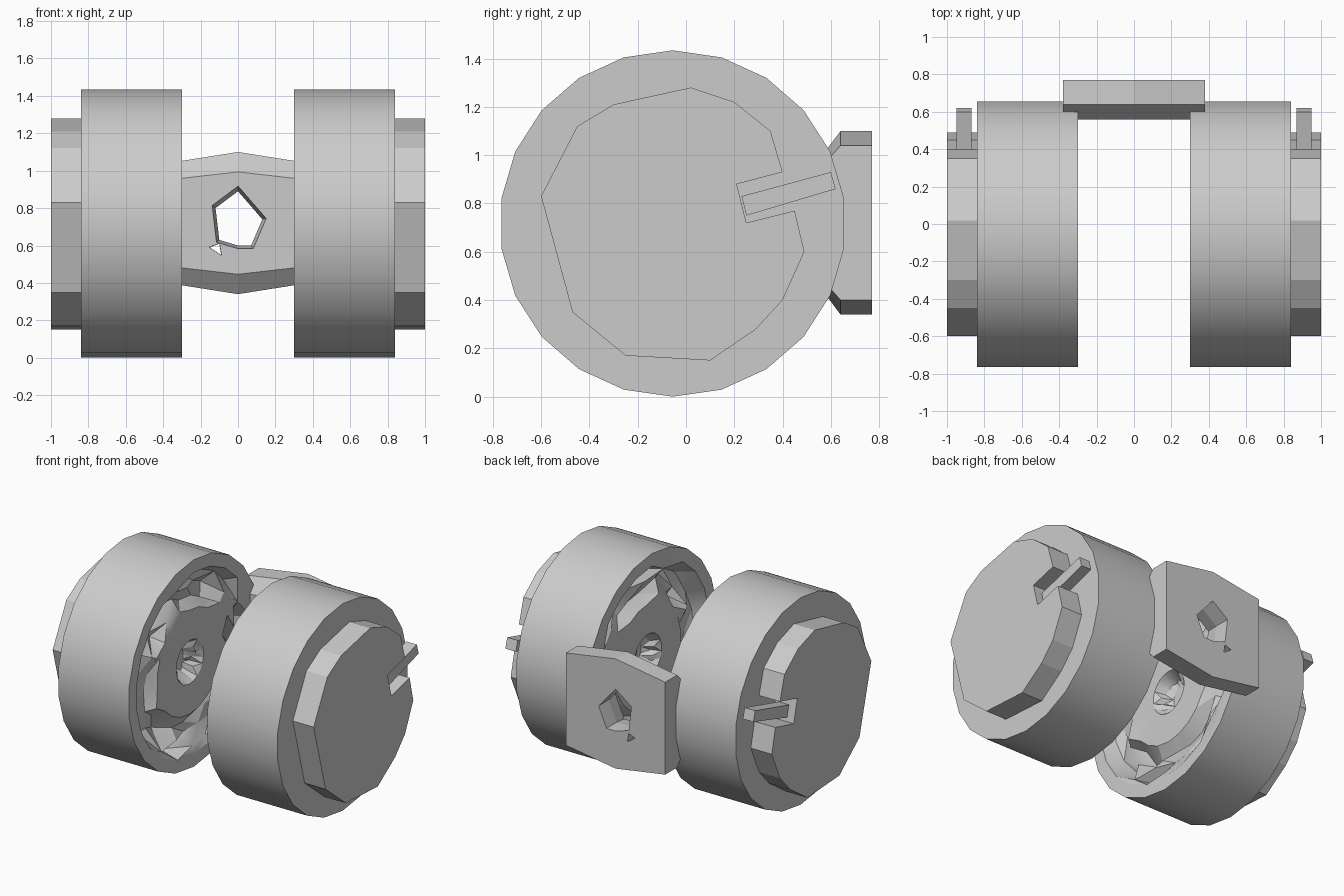
import bpy, bmesh, math, random
from mathutils import Vector

random.seed(4)
if "Cube" in bpy.data.objects:
    bpy.data.objects.remove(bpy.data.objects["Cube"], do_unlink=True)

grey = bpy.data.materials.new("plain grey")
grey.use_nodes = True
grey.diffuse_color = (0.6, 0.6, 0.6, 1)
grey.node_tree.nodes["Principled BSDF"].inputs["Base Color"].default_value = (0.6, 0.6, 0.6, 1)

CY, CZ, SIDES = -0.055, 0.717, 22


def finish(bm, name, mirrored=False, smooth=False):
    bmesh.ops.recalc_face_normals(bm, faces=bm.faces)
    mesh = bpy.data.meshes.new(name)
    bm.to_mesh(mesh)
    bm.free()
    mesh.materials.append(grey)
    ob = bpy.data.objects.new(name, mesh)
    bpy.context.collection.objects.link(ob)
    bpy.ops.object.select_all(action='DESELECT')
    bpy.context.view_layer.objects.active = ob
    ob.select_set(True)
    if smooth:
        bpy.ops.object.shade_smooth_by_angle(angle=math.radians(25))
    if mirrored:
        mod = ob.modifiers.new("Mirror", 'MIRROR')
        mod.use_mirror_merge = False
    return ob


def loft(bm, sections):
    """Skin matching closed outlines and cap both ends."""
    rings = [[bm.verts.new(p) for p in s] for s in sections]
    n = len(rings[0])
    for a, b in zip(rings, rings[1:]):
        for i in range(n):
            j = (i + 1) % n
            bm.faces.new((a[i], a[j], b[j], b[i]))
    bm.faces.new(rings[0])
    bm.faces.new(rings[-1])


def ring(x, r, jag=0.0):
    """Circle around the drum axis; jag roughens its depth and radius."""
    pts = []
    for i in range(SIDES):
        a = math.tau * (i + 0.5) / SIDES
        rr = r + random.uniform(-jag, jag) * 0.35
        xx = x + random.uniform(-jag, jag)
        pts.append(Vector((xx, CY + rr * math.cos(a), CZ + rr * math.sin(a))))
    return pts


# Drums: smooth barrel, rough annular channel on the inner face, flat hub, bore
bm = bmesh.new()
loft(bm, [ring(0.84, 0.717), ring(0.30, 0.717), ring(0.30, 0.63),
          ring(0.38, 0.57, 0.07), ring(0.40, 0.49, 0.08), ring(0.37, 0.42, 0.06),
          ring(0.33, 0.36), ring(0.33, 0.15), ring(0.39, 0.11, 0.04), ring(0.43, 0.07)])
channel = [f for f in bm.faces
           if len(f.verts) == 4 and max(v.co.x for v in f.verts) < 0.6
           and (f.calc_center_median() - Vector((0.3, CY, CZ))).length < 0.66]
bmesh.ops.triangulate(bm, faces=channel)
finish(bm, "drums", mirrored=True, smooth=True)

# End caps: faceted discs with a slot open towards the back
cap = [(.02, 1.28), (.2, 1.22), (.35, 1.1), (.4, .93), (.21, .88), (.25, .72),
       (.45, .77), (.49, .6), (.4, .4), (.29, .28), (.1, .15), (-.25, .17),
       (-.47, .35), (-.6, .83), (-.45, 1.12), (-.3, 1.21)]
bm = bmesh.new()
loft(bm, [[(x, y, z) for y, z in cap] for x in (0.82, 1.0)])
finish(bm, "end_caps", mirrored=True)

# Levers lying in the slots
lever = [(.23, .83), (.60, .93), (.62, .86), (.25, .75)]
bm = bmesh.new()
loft(bm, [[(x, y, z) for y, z in lever] for x in (0.87, 0.95)])
finish(bm, "levers", mirrored=True)

# Bridge plate across the back, chamfered on its inner side
outline = [(-.38, 1.04), (0, 1.1), (.38, 1.04), (.38, .4), (0, .34), (-.38, .4)]


def plate_section(y, k):
    return [(x, y, 0.72 + (z - 0.72) * k) for x, z in outline]


bm = bmesh.new()
loft(bm, [plate_section(0.56, 0.72), plate_section(0.64, 1), plate_section(0.77, 1)])
plate = finish(bm, "bridge_plate")

# Centre opening, wider on the inner side, and a small side hole
opening = [(0, .89), (-.12, .8), (-.1, .63), (0, .6), (.07, .6), (.13, .74)]
small_hole = [(-.15, .59), (-.1, .61), (-.09, .55)]


def hole_section(pts, y, k):
    cx = sum(p[0] for p in pts) / len(pts)
    cz = sum(p[1] for p in pts) / len(pts)
    return [(cx + (x - cx) * k, y, cz + (z - cz) * k) for x, z in pts]


for pts, grow in ((opening, 1.25), (small_hole, 1.1)):
    bm = bmesh.new()
    loft(bm, [hole_section(pts, 0.5, grow), hole_section(pts, 0.66, 1),
              hole_section(pts, 0.85, 1)])
    cutter = finish(bm, "hole_cutter")
    cutter.hide_render = True
    bpy.context.view_layer.objects.active = plate
    mod = plate.modifiers.new("Hole", 'BOOLEAN')
    mod.operation = 'DIFFERENCE'
    mod.solver = 'EXACT'
    mod.object = cutter
    bpy.ops.object.modifier_apply(modifier=mod.name)
    bpy.data.objects.remove(cutter, do_unlink=True)
